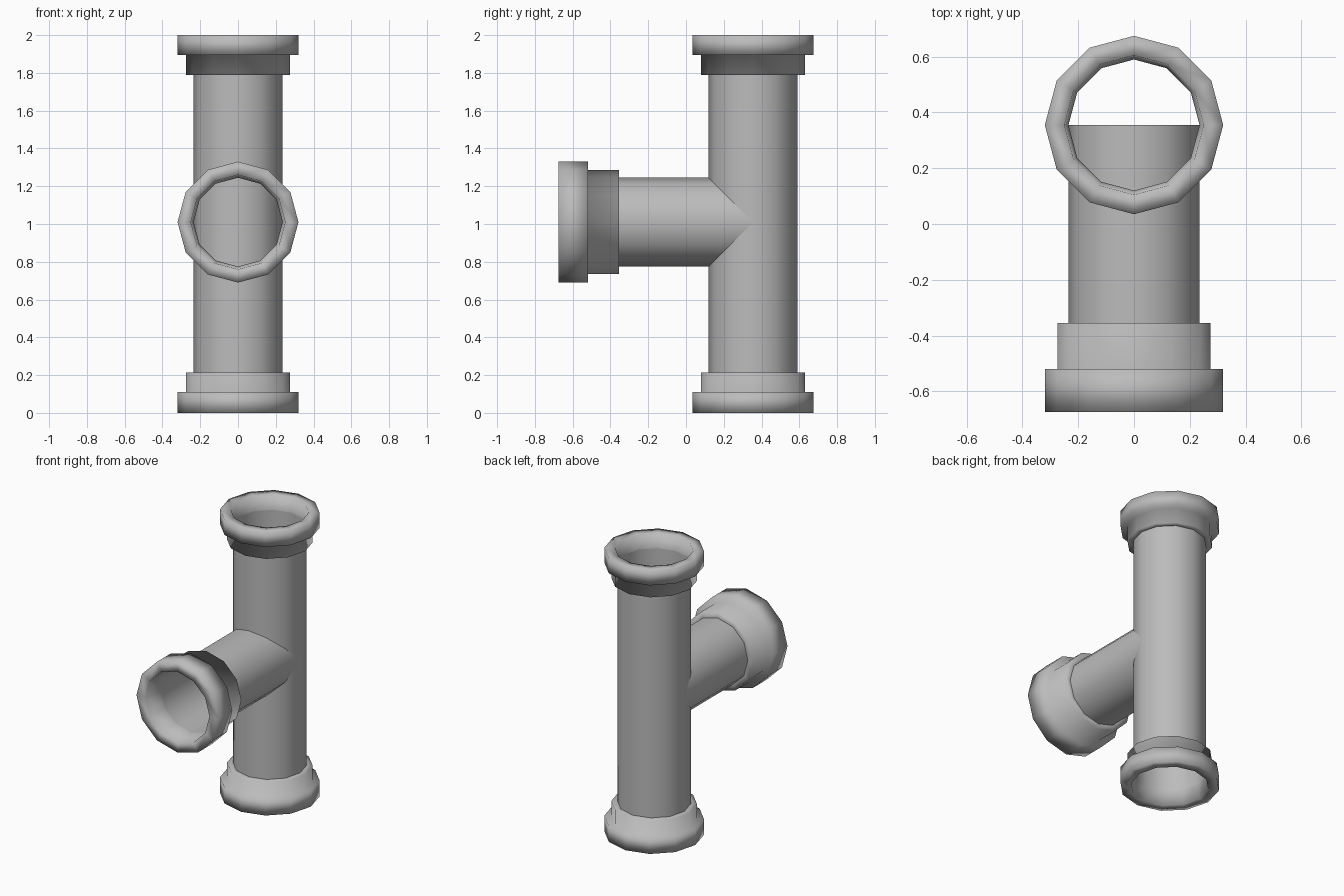
import bpy, math
from mathutils import Matrix

cube = bpy.data.objects.get("Cube")
if cube:
    bpy.data.objects.remove(cube, do_unlink=True)

grey = bpy.data.materials.new("pipe grey")
grey.use_nodes = True
colour = (0.5, 0.5, 0.5, 1)
grey.diffuse_color = colour
grey.node_tree.nodes["Principled BSDF"].inputs["Base Color"].default_value = colour

SIDES = 12
BORE, COLLAR, FLANGE, LIP = 0.235, 0.275, 0.32, 0.25
AXIS_Y, BRANCH_Z = 0.355, 1.01


def lathe(name, profile, matrix):
    """Spin (radius, height) points about local z, then place the result."""
    verts, faces = [], []
    for r, h in profile:
        for i in range(SIDES):
            a = math.tau * i / SIDES
            verts.append(matrix @ Matrix.Rotation(a, 4, 'Z') @ Matrix.Translation((r, 0, h)).to_translation())
    for k in range(len(profile) - 1):
        for i in range(SIDES):
            j = (i + 1) % SIDES
            a, b = k * SIDES, (k + 1) * SIDES
            faces.append((a + i, a + j, b + j, b + i))
    mesh = bpy.data.meshes.new(name)
    mesh.from_pydata(verts, [], faces)
    mesh.materials.append(grey)
    mesh.shade_smooth()
    obj = bpy.data.objects.new(name, mesh)
    bpy.context.collection.objects.link(obj)
    return obj


def fitting(name, matrix, flange_len, collar_len):
    """Stepped socket; local z = 0 is the open end, the pipe runs towards -z."""
    back = -flange_len - collar_len
    lathe(name, [(BORE, back), (COLLAR, back), (COLLAR, -flange_len),
                 (FLANGE, -flange_len), (FLANGE, 0), (LIP, 0), (BORE, -flange_len)], matrix)


# Local frames: z points out of each open end
top = Matrix.Translation((0, AXIS_Y, 2))
bottom = Matrix.Translation((0, AXIS_Y, 0)) @ Matrix.Rotation(math.pi, 4, 'X')
front = Matrix.Translation((0, -0.675, BRANCH_Z)) @ Matrix.Rotation(math.pi / 2, 4, 'X')

# Open pipes
lathe("main_pipe", [(BORE, -1.9), (BORE, -0.1)], top)
lathe("branch_pipe", [(BORE, -0.675 - AXIS_Y), (BORE, -0.15)], front)

# Stepped sockets
fitting("top_socket", top, 0.105, 0.105)
fitting("bottom_socket", bottom, 0.11, 0.105)
fitting("branch_socket", front, 0.155, 0.165)
